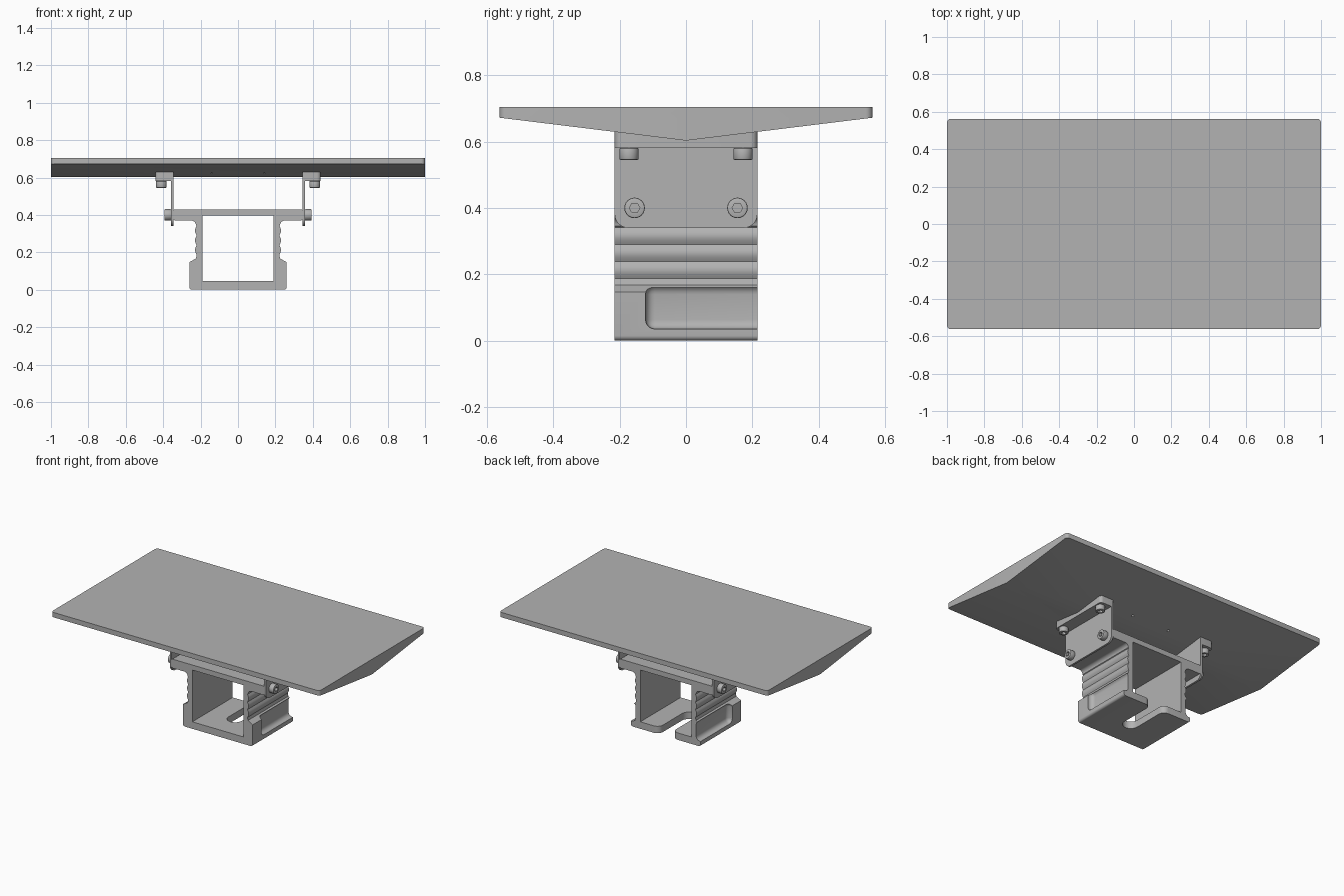
import bpy, bmesh, math
from mathutils import Matrix, Vector

if "Cube" in bpy.data.objects:
    bpy.data.objects.remove(bpy.data.objects["Cube"], do_unlink=True)

grey = bpy.data.materials.new("metal_grey")
grey.use_nodes = True
grey.diffuse_color = (0.45, 0.45, 0.45, 1)
grey.node_tree.nodes["Principled BSDF"].inputs["Base Color"].default_value = (0.45, 0.45, 0.45, 1)

HALF = 0.215                      # half depth of body and brackets


def to_object(name, bm):
    bmesh.ops.recalc_face_normals(bm, faces=bm.faces[:])
    mesh = bpy.data.meshes.new(name)
    bm.to_mesh(mesh)
    bm.free()
    mesh.materials.append(grey)
    ob = bpy.data.objects.new(name, mesh)
    bpy.context.collection.objects.link(ob)
    return ob


def activate(ob):
    bpy.ops.object.select_all(action='DESELECT')
    ob.select_set(True)
    bpy.context.view_layer.objects.active = ob


def smooth(ob):
    activate(ob)
    bpy.ops.object.shade_smooth_by_angle(angle=math.radians(32))


def prism(name, pts, axis, lo, hi, bevel=0, bevel_rule=None):
    """Extrude a closed 2D outline along x (yz outline), y (xz) or z (xy)."""
    place = {'x': lambda a, b, d: (d, a, b),
             'y': lambda a, b, d: (a, d, b),
             'z': lambda a, b, d: (a, b, d)}[axis]
    bm = bmesh.new()
    face = bm.faces.new([bm.verts.new(place(a, b, lo)) for a, b in pts])
    ext = bmesh.ops.extrude_face_region(bm, geom=[face])
    step = Vector(place(0, 0, hi - lo))
    bmesh.ops.translate(bm, vec=step, verts=[v for v in ext['geom'] if isinstance(v, bmesh.types.BMVert)])
    if bevel:
        edges = [e for e in bm.edges if bevel_rule is None or bevel_rule(e)]
        bmesh.ops.bevel(bm, geom=edges, offset=bevel, segments=5, profile=0.5, affect='EDGES')
    return to_object(name, bm)


def cylinder(name, centre, axis, radius, length, sides=24, bevel=0):
    bm = bmesh.new()
    bmesh.ops.create_cone(bm, cap_ends=True, segments=sides, radius1=radius, radius2=radius, depth=length)
    if bevel:
        rims = [e for e in bm.edges if abs(e.verts[0].co.z - e.verts[1].co.z) < 1e-5]
        bmesh.ops.bevel(bm, geom=rims, offset=bevel, segments=2, profile=0.5, affect='EDGES')
    turn = Vector((0, 0, 1)).rotation_difference(Vector(axis)).to_matrix().to_4x4()
    bmesh.ops.transform(bm, matrix=Matrix.Translation(centre) @ turn, verts=bm.verts[:])
    return to_object(name, bm)


def cut(ob, cutter):
    mod = ob.modifiers.new("cut", 'BOOLEAN')
    mod.operation = 'DIFFERENCE'
    mod.solver = 'EXACT'
    mod.object = cutter
    activate(ob)
    bpy.ops.object.modifier_apply(modifier=mod.name)
    bpy.data.objects.remove(cutter, do_unlink=True)


def mirror_x(ob):
    ob.modifiers.new("mirror", 'MIRROR').use_bisect_axis[0] = False
    activate(ob)
    bpy.ops.object.modifier_apply(modifier="mirror")
    smooth(ob)


def arc(cx, cy, r, start, end, n=6):
    angles = [math.radians(start + (end - start) * i / n) for i in range(n + 1)]
    return [(cx + r * math.cos(a), cy + r * math.sin(a)) for a in angles]


def vertical(e):
    a, b = e.verts[0].co, e.verts[1].co
    return (a - b).xy.length < 1e-5


def underside(y):
    return 0.603 + 0.123 * abs(y)


# Top plate with a shallow V underside and rounded plan corners
edge = 0.562
plate = prism("top_plate", [(-edge, 0.705), (-edge, 0.672), (0, 0.603), (edge, 0.672), (edge, 0.705)],
              'x', -1, 1, 0.02, vertical)
for x in (-0.14, 0.14):
    for y in (-0.155, 0.155):
        cut(plate, cylinder("hole_cutter", (x, y, 0.62), (0, 0, 1), 0.008, 0.08, 12))
smooth(plate)

# Extruded clamp body: foot, scalloped wall, top flange
side = arc(0.245, 0.015, 0.015, -90, 0) + [(0.26, 0.147), (0.225, 0.167)]
for i in range(25):
    t = i / 8
    side.append((0.221 + 0.009 * abs(math.sin(math.pi * t)), 0.187 + 0.0515 * t))
side += arc(0.25, 0.345, 0.025, 180, 90)
side += arc(0.335, 0.38, 0.01, -90, 0, 3) + arc(0.335, 0.42, 0.01, 0, 90, 3)
outline = side + [(-x, z) for x, z in reversed(side)]
body = prism("clamp_body", outline, 'y', -HALF, HALF)

# Square channel through the body
cut(body, prism("channel_cutter", [(-0.19, 0.047), (0.19, 0.047), (0.19, 0.396), (-0.19, 0.396)],
                'y', -0.4, 0.4))

# Floor slot with a round end and a flared mouth at the back
flare = arc(0.09, HALF - 0.04, 0.04, 180, 90)
half_slot = flare + [(0.09, 0.3)]
slot = arc(0, -0.03, 0.05, 180, 360, 12) + half_slot + [(-x, y) for x, y in reversed(half_slot)]
cut(body, prism("slot_cutter", slot, 'z', -0.1, 0.1))

# Side pockets, open at the back
for s in (-1, 1):
    lo, hi = sorted((s * 0.226, s * 0.36))
    cut(body, prism("pocket_cutter", [(-0.122, 0.035), (0.32, 0.035), (0.32, 0.167), (-0.122, 0.167)],
                    'x', lo, hi, 0.028))
smooth(body)

# Angle brackets joining body and plate
corner = arc(-HALF + 0.04, 0.38, 0.04, 180, 270)
web = corner + [(-y, z) for y, z in reversed(corner)]
crown = [(HALF, underside(HALF) + 0.002), (0, underside(0) + 0.002), (-HALF, underside(HALF) + 0.002)]
mirror_x(prism("bracket_webs", web + crown, 'x', 0.345, 0.358))
mirror_x(prism("bracket_flanges", [(-HALF, 0.581), (HALF, 0.581)] + crown, 'x', 0.346, 0.442, 0.02,
               lambda e: vertical(e) and e.verts[0].co.x > 0.4))


# Socket-head bolts
def bolt(name, seat, axis, radius, height):
    seat, axis = Vector(seat), Vector(axis)
    head = cylinder(name, seat + axis * height / 2, axis, radius, height, 24, 0.004)
    cut(head, cylinder("socket_cutter", seat + axis * height, axis, 0.016, height * 1.1, 6))
    mirror_x(head)


for label, s in (("front", -1), ("back", 1)):
    bolt(label + "_plate_bolts", (0.41, s * 0.172, 0.581), (0, 0, -1), 0.029, 0.036)
    bolt(label + "_body_bolts", (0.358, s * 0.155, 0.4), (1, 0, 0), 0.031, 0.036)
